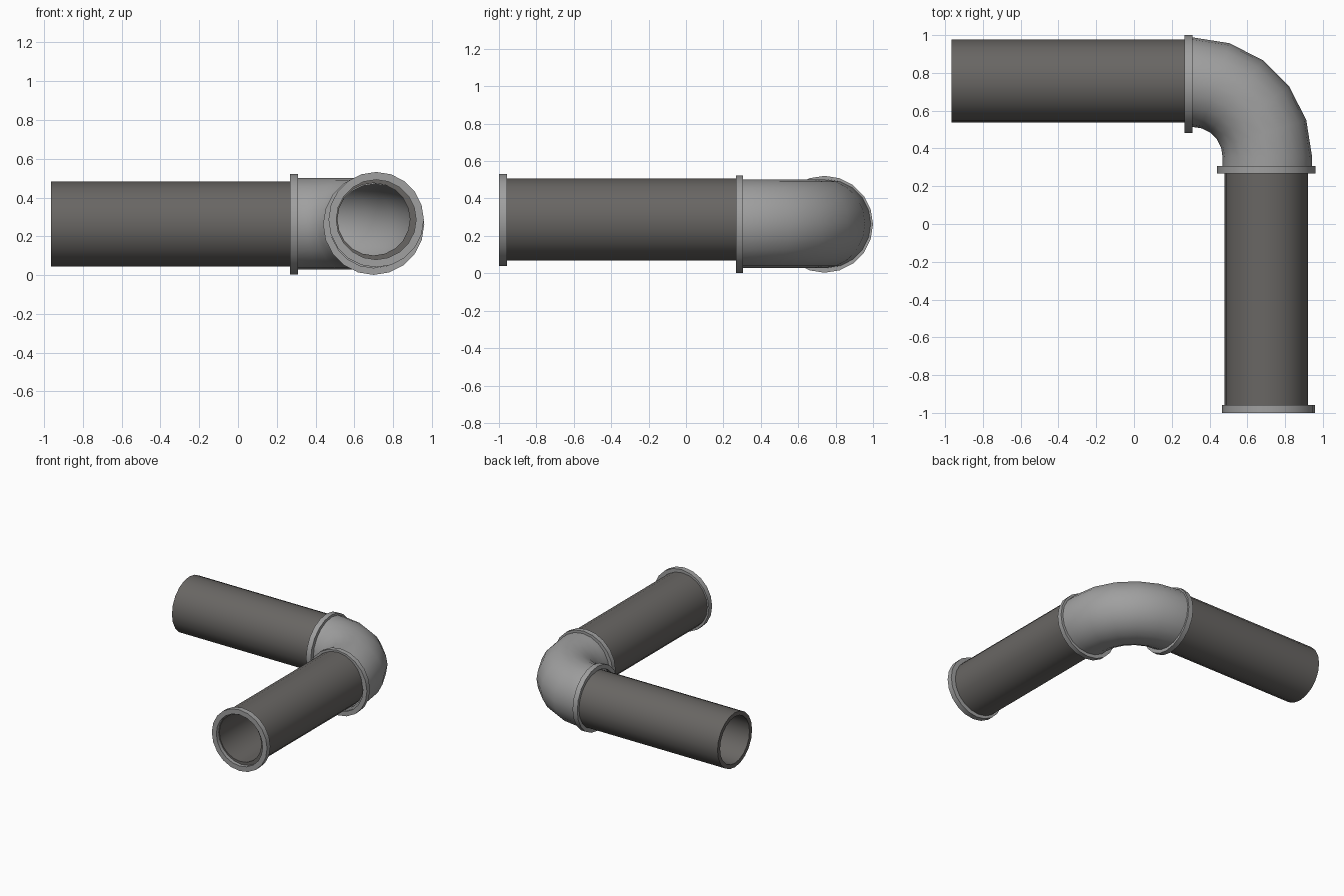
import bpy, bmesh, math
from mathutils import Vector

if "Cube" in bpy.data.objects:
    bpy.data.objects.remove(bpy.data.objects["Cube"])

SIDES = 20
X, Y, UP = Vector((1, 0, 0)), Vector((0, 1, 0)), Vector((0, 0, 1))


def material(name, value):
    m = bpy.data.materials.new(name)
    m.diffuse_color = (*value, 1)
    m.use_nodes = True
    m.node_tree.nodes["Principled BSDF"].inputs["Base Color"].default_value = m.diffuse_color
    return m


steel = material("steel", (0.35, 0.35, 0.35))
iron = material("dark_iron", (0.14, 0.133, 0.126))


def tube(name, stations, r_out, r_in, mat):
    """Hollow tube swept through (centre, direction) stations."""
    bm = bmesh.new()
    rings = []
    shells = [(s, r_out) for s in stations] + [(s, r_in) for s in reversed(stations)]
    for (c, d), r in shells:
        side = d.cross(UP).normalized()
        ring = []
        for i in range(SIDES):
            a = math.tau * i / SIDES
            ring.append(bm.verts.new(c + r * (side * math.cos(a) + UP * math.sin(a))))
        rings.append(ring)
    for k, ring in enumerate(rings):
        nxt = rings[(k + 1) % len(rings)]
        for i in range(SIDES):
            j = (i + 1) % SIDES
            bm.faces.new((ring[i], ring[j], nxt[j], nxt[i]))
    bmesh.ops.recalc_face_normals(bm, faces=bm.faces)
    mesh = bpy.data.meshes.new(name)
    bm.to_mesh(mesh)
    bm.free()
    mesh.materials.append(mat)
    ob = bpy.data.objects.new(name, mesh)
    bpy.context.collection.objects.link(ob)
    bpy.ops.object.select_all(action='DESELECT')
    ob.select_set(True)
    bpy.context.view_layer.objects.active = ob
    bpy.ops.object.shade_smooth_by_angle(angle=math.radians(30))
    return ob


def along_x(x0, x1, y, z):
    return [(Vector((x, y, z)), X) for x in (x0, x1)]


def along_y(y0, y1, x, z):
    return [(Vector((x, y, z)), Y) for y in (y0, y1)]


# straight pipes
tube("side_pipe", along_x(-0.965, 0.30, 0.758, 0.264), 0.22, 0.187, iron)
tube("front_pipe", along_y(-0.97, 0.29, 0.70, 0.288), 0.22, 0.187, iron)

# elbow: short straight end, quarter bend, short straight end
centre, bend = Vector((0.31, 0.355, 0.265)), 0.396
path = [(Vector((0.29, 0.355 + bend, 0.265)), X)]
for k in range(6):
    a = math.radians(90 - 18 * k)
    out = Vector((math.cos(a), math.sin(a), 0))
    path.append((centre + out * bend, Vector((out.y, -out.x, 0))))
path.append((Vector((0.31 + bend, 0.285, 0.265)), -Y))
tube("elbow", path, 0.237, 0.205, steel)

# collars on the elbow and on the open front end
tube("elbow_side_collar", along_x(0.268, 0.31, 0.741, 0.262), 0.259, 0.225, steel)
tube("elbow_front_collar", along_y(0.267, 0.306, 0.70, 0.262), 0.261, 0.225, steel)
tube("front_end_collar", along_y(-1.0, -0.958, 0.713, 0.286), 0.246, 0.206, steel)
